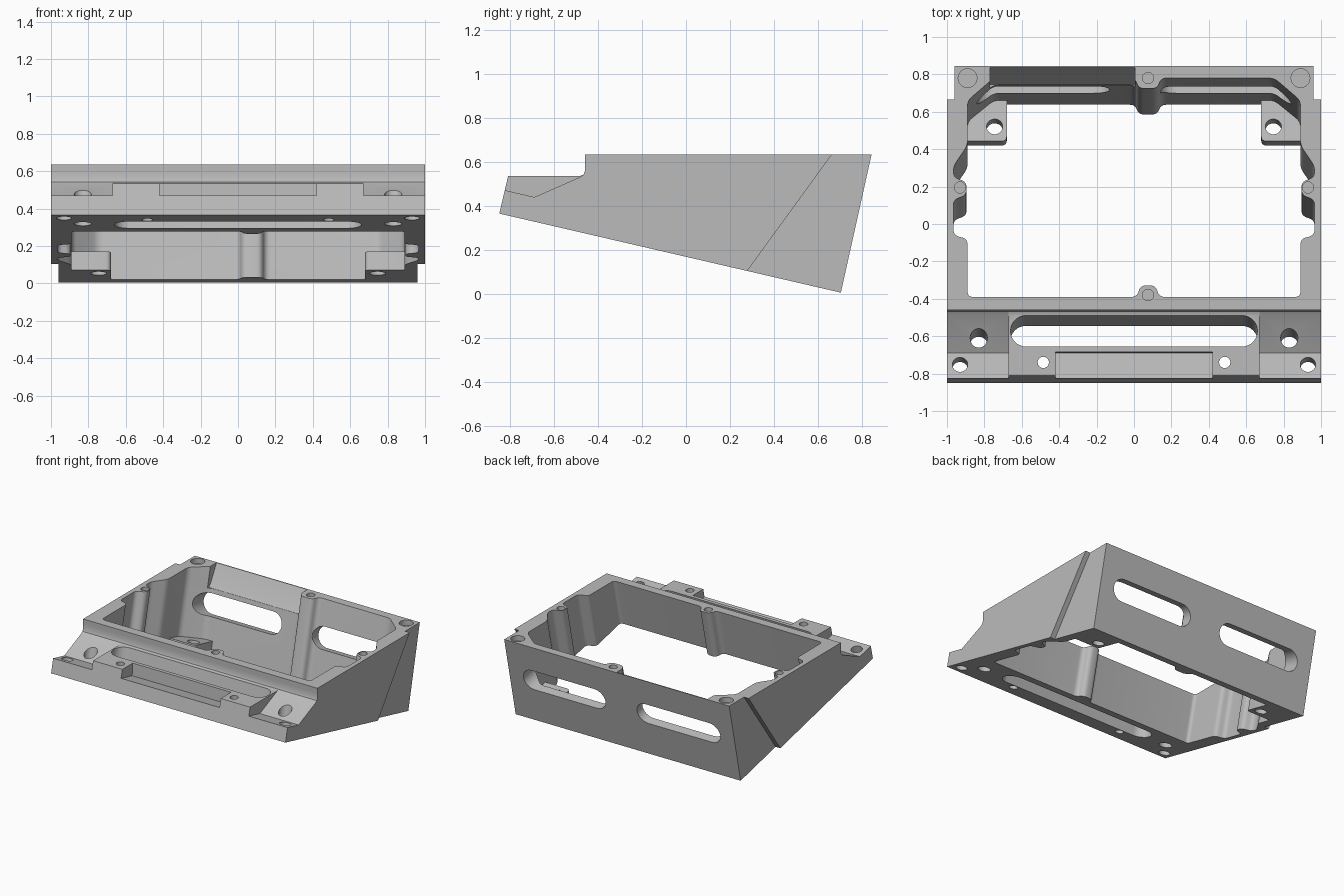
import bpy
import bmesh
import math
from mathutils import Vector

old = bpy.data.objects.get("Cube")
if old:
    bpy.data.objects.remove(old, do_unlink=True)

TOP = 0.635      # height of the rim
SLOPE = 0.2315   # pitch of the underside; bores lean by the same amount

grey = bpy.data.materials.new("plain_grey")
grey.use_nodes = True
grey.diffuse_color = (0.5, 0.5, 0.5, 1)
grey.node_tree.nodes["Principled BSDF"].inputs["Base Color"].default_value = (0.5, 0.5, 0.5, 1)


# Placement rules: 2D outline point plus extrusion depth to a 3D point
def along_x(p, q, t):
    return (t, p, q)


def upright(p, q, t):
    return (p, q, t)


def leaning(p, q, t):
    # t is the height above the sloped underside
    z = (t + 0.365 - SLOPE * (q + 0.85) + SLOPE ** 2 * TOP) / (1 + SLOPE ** 2)
    return (p, q + SLOPE * (z - TOP), z)


def through_back(p, q, t):
    return (p, t, q - SLOPE * (t - 0.765))


def prism(name, outline, place, a, b):
    bm = bmesh.new()
    ends = [[bm.verts.new(place(p, q, t)) for p, q in outline] for t in (a, b)]
    bm.faces.new(ends[0])
    bm.faces.new(ends[1][::-1])
    n = len(outline)
    for i in range(n):
        j = (i + 1) % n
        bm.faces.new((ends[0][i], ends[1][i], ends[1][j], ends[0][j]))
    bmesh.ops.recalc_face_normals(bm, faces=bm.faces)
    mesh = bpy.data.meshes.new(name)
    bm.to_mesh(mesh)
    bm.free()
    mesh.materials.append(grey)
    obj = bpy.data.objects.new(name, mesh)
    bpy.context.collection.objects.link(obj)
    return obj


def rounded(points, radius, steps=6):
    result = []
    pts = [Vector(p) for p in points]
    for i, c in enumerate(pts):
        before, after = pts[i - 1] - c, pts[(i + 1) % len(pts)] - c
        r = min(radius, before.length * 0.48, after.length * 0.48)
        s, e = c + before.normalized() * r, c + after.normalized() * r
        for k in range(steps + 1):
            t = k / steps
            result.append(s * (1 - t) ** 2 + c * 2 * t * (1 - t) + e * t ** 2)
    return result


def stadium(x0, x1, y, r, steps=16):
    pts = []
    for cx, start in ((x1, -math.pi / 2), (x0, math.pi / 2)):
        for k in range(steps + 1):
            a = start + math.pi * k / steps
            pts.append((cx + r * math.cos(a), y + r * math.sin(a)))
    return pts


def circle(x, y, r, n=32):
    return [(x + r * math.cos(math.tau * k / n), y + r * math.sin(math.tau * k / n))
            for k in range(n)]


def box(x0, x1, y0, y1):
    return [(x0, y0), (x1, y0), (x1, y1), (x0, y1)]


def cut(target, cutter):
    cutter.hide_render = True
    mod = target.modifiers.new("cut", 'BOOLEAN')
    mod.operation = 'DIFFERENCE'
    mod.solver = 'EXACT'
    mod.object = cutter
    bpy.context.view_layer.objects.active = target
    bpy.ops.object.modifier_apply(modifier=mod.name)
    bpy.data.objects.remove(cutter, do_unlink=True)


# Wedge body with the front deck
body = prism("wedge_housing", [(-0.85, 0.365), (0.705, 0.005), (0.845, TOP), (-0.46, TOP),
                               (-0.46, 0.56), (-0.467, 0.542), (-0.485, 0.535),
                               (-0.81, 0.535)], along_x, -1, 1)

# Main opening, with screw columns left standing in its outline
side = [(0.89, -0.39), (0.89, -0.08), (0.965, -0.06), (0.965, 0.13), (0.895, 0.155),
        (0.895, 0.225), (0.965, 0.25), (0.965, 0.31), (0.89, 0.42), (0.89, 0.66), (0.75, 0.78)]
front_column = [(0.015, -0.39), (0.035, -0.328), (0.115, -0.328), (0.135, -0.39)]
back_column = [(0.145, 0.78), (0.125, 0.725), (0.025, 0.725), (0.005, 0.78)]
outline = front_column + side + back_column + [(-x, y) for x, y in reversed(side)]
opening = prism("opening_cutter", rounded(outline, 0.03), leaning, -0.3, 1.0)
for s in (-1, 1):
    # Mounting tabs stay at the bottom back corners
    tab = [(s * x, y) for x, y in box(0.68, 1.2, 0.55, 1.0)]
    cut(opening, prism("tab_keep", rounded(tab, 0.03), leaning, -0.5, 0.105))
cut(body, opening)

# Flared lip on one half of the back wall
cut(body, prism("lip_cutter", [(0.7, 0.7), (0.7, 0.48), (0.746, 0.48), (0.775, 0.52),
                               (0.838, TOP), (0.838, 0.7)], along_x, -0.77, 0.005))

# Lowered deck ends and centre recess
low = [(-0.95, 0.5), (-0.82, 0.47), (-0.69, 0.44), (-0.485, 0.53), (-0.467, 0.542),
       (-0.46, 0.56), (-0.46, 0.6), (-0.95, 0.6)]
recess = [(-0.95, 0.5), (-0.69, 0.44), (-0.68, 0.6), (-0.95, 0.6)]
cut(body, prism("recess_cutter", recess, along_x, -0.42, 0.42))
for s in (-1, 1):
    cut(body, prism("deck_cutter", low, along_x, s * 0.67, s * 1.1))

# Narrower sides behind a slanted step
step = [(0.207, 0.005), (0.1343, -0.095), (1.0, -0.095), (1.0, 0.735), (0.7376, 0.735)]
for s in (-1, 1):
    cut(body, prism("step_cutter", step, along_x, s * 0.96, s * 1.1))

# Long slots: one in the deck, two in the back wall
cut(body, prism("deck_slot_cutter", stadium(-0.577, 0.577, -0.549, 0.083), leaning, -0.2, 0.6))
for x0, x1 in ((-0.755, -0.215), (0.225, 0.755)):
    cut(body, prism("back_slot_cutter", stadium(x0, x1, 0.355, 0.085), through_back, 0.6, 1.0))

# Mirrored holes through the deck and the tabs
for s in (-1, 1):
    for x, y, r, place in ((0.93, -0.71, 0.041, leaning), (0.83, -0.573, 0.046, leaning),
                           (0.485, -0.74, 0.03, upright), (0.745, 0.632, 0.043, leaning)):
        cut(body, prism("hole_cutter", circle(s * x, y, r), place, -0.2, 0.6 if y < 0 else 0.3))

# Shallow screw sockets in the rim
for x, y, r in ((0.075, 0.78, 0.03), (0.075, -0.38, 0.03), (-0.93, 0.195, 0.03),
                (0.93, 0.195, 0.03), (-0.89, 0.78, 0.05), (0.89, 0.78, 0.05)):
    cut(body, prism("socket_cutter", circle(x, y, r), upright, TOP - 0.04, 0.8))

bpy.ops.object.select_all(action='DESELECT')
body.select_set(True)
bpy.context.view_layer.objects.active = body
bpy.ops.object.shade_smooth_by_angle(angle=math.radians(30))
